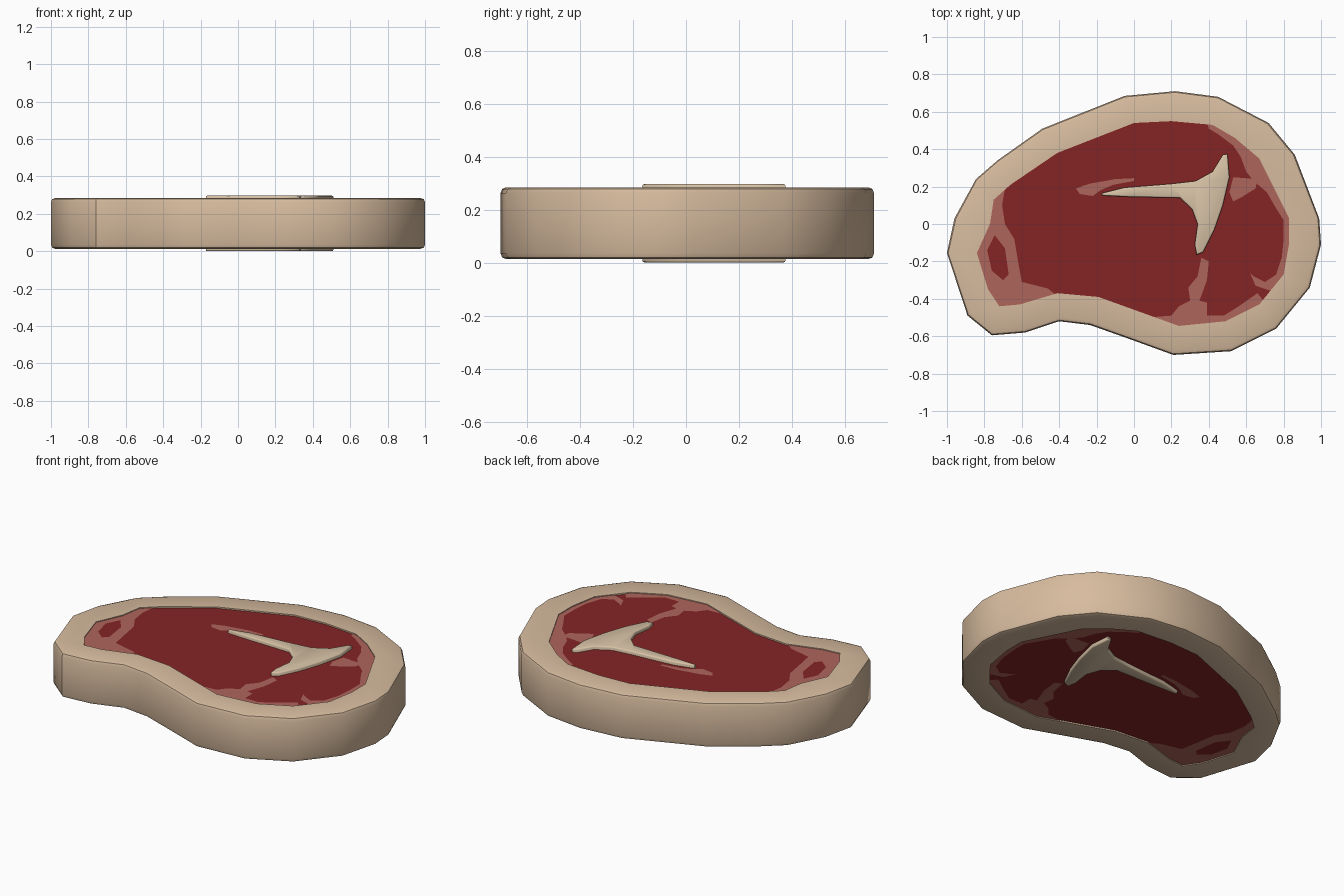
import bpy, bmesh, math
from mathutils import Vector

if "Cube" in bpy.data.objects:
    bpy.data.objects.remove(bpy.data.objects["Cube"])

H = 0.297                       # full height; every part is mirrored about H / 2


def material(name, rgb):
    m = bpy.data.materials.new(name)
    m.diffuse_color = (*rgb, 1)
    m.use_nodes = True
    m.node_tree.nodes["Principled BSDF"].inputs["Base Color"].default_value = m.diffuse_color
    return m


FAT = material("fat cream", (0.68, 0.50, 0.345))
MEAT = material("meat red", (0.235, 0.018, 0.018))
MARBLE = material("marbling pink", (0.42, 0.13, 0.105))
BONE = material("bone ivory", (0.68, 0.54, 0.38))


def finish(bm, name, mat, angle=40):
    me = bpy.data.meshes.new(name)
    bm.to_mesh(me)
    bm.free()
    me.materials.append(mat)
    ob = bpy.data.objects.new(name, me)
    bpy.context.collection.objects.link(ob)
    bpy.ops.object.select_all(action='DESELECT')
    ob.select_set(True)
    bpy.context.view_layer.objects.active = ob
    bpy.ops.object.shade_smooth_by_angle(angle=math.radians(angle))
    return ob


def two_sided(name, outlines, z, mat):
    """Flat faces on the top of the steak and their mirror underneath."""
    bm = bmesh.new()
    for pts in outlines:
        for level, up in ((z, 1), (H - z, -1)):
            f = bm.faces.new([bm.verts.new((x, y, level)) for x, y in pts])
            f.normal_update()
            if f.normal.z * up < 0:
                f.normal_flip()
    return finish(bm, name, mat)


# Rim profile stations: outer point x, y and matching inner point x, y
RIM = [(.22, .71, .20, .55), (.45, .68, .42, .53), (.72, .54, .54, .46),
       (.86, .37, .67, .35), (.99, .03, .83, .03), (1.0, -.11, .83, -.10),
       (.94, -.34, .80, -.27), (.76, -.56, .67, -.43), (.52, -.68, .49, -.52),
       (.21, -.70, .24, -.545), (-.01, -.62, .06, -.48), (-.235, -.54, -.19, -.39),
       (-.40, -.52, -.41, -.37), (-.58, -.58, -.61, -.43), (-.76, -.595, -.72, -.44),
       (-.89, -.49, -.78, -.35), (-1.0, -.155, -.84, -.155), (-.96, .03, -.77, 0),
       (-.845, .24, -.75, .13), (-.73, .34, -.66, .21), (-.49, .51, -.41, .38),
       (-.05, .685, 0, .54)]

# Fat rim: sweep a rounded section (0 = outer outline, 1 = inner outline)
half = [(1, .270), (1, .284), (.14, .284), (.04, .278), (0, .262)]
section = half + [(t, H - z) for t, z in reversed(half)]
bm = bmesh.new()
rings = []
for ox, oy, ix, iy in RIM:
    o, i = Vector((ox, oy)), Vector((ix, iy))
    rings.append([bm.verts.new((*o.lerp(i, t), z)) for t, z in section])
for k, a in enumerate(rings):
    b = rings[(k + 1) % len(rings)]
    for j in range(len(section) - 1):
        bm.faces.new((a[j], b[j], b[j + 1], a[j + 1]))
bmesh.ops.recalc_face_normals(bm, faces=bm.faces)
# the section is open on the inside, so check one outer wall face
bm.faces.ensure_lookup_table()
wall = max(bm.faces, key=lambda f: f.calc_center_median().x)
if wall.normal.x < 0:
    bmesh.ops.reverse_faces(bm, faces=bm.faces)
finish(bm, "fat_rim", FAT)

# Meat: flat cut faces, slightly below the rim
two_sided("meat", [[(r[2], r[3]) for r in RIM]], .276, MEAT)

# Marbling: pale patches, running a little under the rim
left = [(-.69, .19), (-.78, .12), (-.79, -.02), (-.86, -.155), (-.80, -.36),
        (-.73, -.455), (-.61, -.445), (-.41, -.385), (-.46, -.345), (-.60, -.31),
        (-.62, -.20), (-.64, -.08), (-.69, 0), (-.705, .10)]
streak = [(-.31, .19), (-.24, .215), (-.10, .24), (0, .245), (0, .23),
          (-.11, .21), (-.18, .18), (-.22, .15), (-.29, .16)]
upper_right = [(.39, .55), (.55, .48), (.68, .36), (.85, .03), (.85, -.10),
               (.82, -.28), (.74, -.36), (.65, -.33), (.62, -.26), (.64, -.28),
               (.70, -.31), (.76, -.27), (.79, -.18), (.80, -.08), (.80, .02),
               (.75, .10), (.71, .17), (.64, .23), (.60, .28), (.57, .36),
               (.53, .42), (.45, .48), (.40, .51)]
mid_right = [(.53, .25), (.66, .24), (.65, .19), (.57, .14), (.53, .12), (.51, .17)]
bottom = [(.36, -.18), (.40, -.20), (.39, -.30), (.35, -.41), (.39, -.42),
          (.39, -.49), (.48, -.49), (.56, -.44), (.66, -.37), (.70, -.42),
          (.50, -.535), (.24, -.56), (.07, -.50), (.20, -.49), (.24, -.44),
          (.30, -.41), (.29, -.34), (.34, -.28)]
two_sided("marbling", [left, streak, upper_right, mid_right, bottom], .279, MARBLE)

# Red island inside the left patch
two_sided("meat_island", [[(-.745, -.06), (-.69, -.13), (-.67, -.27), (-.70, -.30),
                           (-.76, -.25), (-.785, -.14)]], .282, MEAT)

# Bone: T-shaped prism through the steak with softened edges
T = [(-.172, .165), (-.05, .195), (.20, .215), (.33, .23), (.42, .28), (.475, .37),
     (.50, .375), (.51, .25), (.475, .10), (.43, -.03), (.37, -.15), (.335, -.165),
     (.325, -.11), (.34, 0), (.31, .08), (.245, .14), (-.02, .145), (-.172, .152)]
bm = bmesh.new()
base = bm.faces.new([bm.verts.new((x, y, 0)) for x, y in T])
ext = bmesh.ops.extrude_face_region(bm, geom=[base], use_keep_orig=True)
bmesh.ops.translate(bm, vec=(0, 0, H),
                    verts=[v for v in ext["geom"] if isinstance(v, bmesh.types.BMVert)])
bmesh.ops.recalc_face_normals(bm, faces=bm.faces)
edges = [e for e in bm.edges if abs(e.verts[0].co.z - e.verts[1].co.z) < .01]
bmesh.ops.bevel(bm, geom=edges, offset=.009, segments=2, profile=.5,
                affect='EDGES', clamp_overlap=True)
finish(bm, "bone", BONE, 50)
